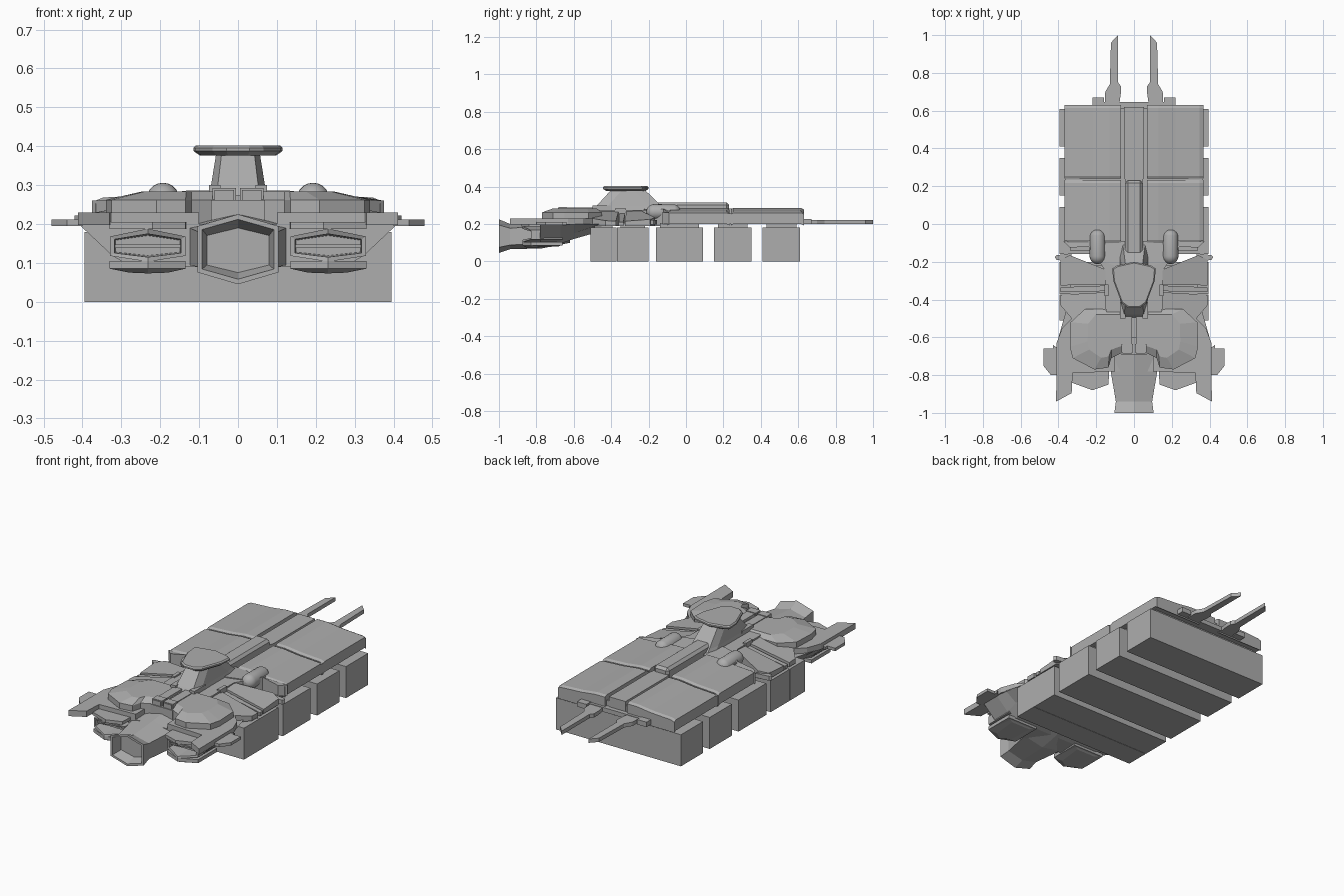
import bpy, bmesh, math

if "Cube" in bpy.data.objects:
    bpy.data.objects.remove(bpy.data.objects["Cube"])

hull_grey = bpy.data.materials.new("hull grey")
hull_grey.diffuse_color = (0.42, 0.42, 0.42, 1)
hull_grey.use_nodes = True
hull_grey.node_tree.nodes["Principled BSDF"].inputs["Base Color"].default_value = hull_grey.diffuse_color


def loft(name, groups, mirror=False):
    """Skin each list of closed rings; mirror adds a copy across x = 0."""
    bm = bmesh.new()
    for sx in ((1, -1) if mirror else (1,)):
        for rings in groups:
            vs = [[bm.verts.new((sx * x, y, z)) for x, y, z in r] for r in rings]
            n = len(vs[0])
            for a, b in zip(vs, vs[1:]):
                for i in range(n):
                    j = (i + 1) % n
                    bm.faces.new((a[i], a[j], b[j], b[i]))
            bm.faces.new(vs[0])
            bm.faces.new(vs[-1])
    bmesh.ops.recalc_face_normals(bm, faces=bm.faces)
    me = bpy.data.meshes.new(name)
    bm.to_mesh(me)
    bm.free()
    me.materials.append(hull_grey)
    ob = bpy.data.objects.new(name, me)
    bpy.context.collection.objects.link(ob)
    return ob


def plate(name, pts, z0, z1, mirror=False):
    """Upright prism from a plan outline; a third value overrides the top height."""
    low = [(p[0], p[1], z0) for p in pts]
    top = [(p[0], p[1], p[2] if len(p) > 2 else z1) for p in pts]
    return loft(name, [[low, top]], mirror)


def sym(half):
    """Complete a half outline given on the +x side."""
    return half + [(-p[0],) + tuple(p[1:]) for p in reversed(half) if p[0] > 0]


def box(name, x0, x1, y0, y1, z0, z1, mirror=False):
    return plate(name, [(x0, y0), (x1, y0), (x1, y1), (x0, y1)], z0, z1, mirror)


def bevel(ob, w):
    m = ob.modifiers.new("edge", 'BEVEL')
    m.width, m.segments = w, 1


# cargo containers with their clamps
for i, (a, b) in enumerate([(-.51, -.372), (-.37, -.2), (-.16, .09), (.15, .35), (.41, .61)]):
    box(f"cargo_container_{i}", -.395, .395, a, b, 0, .18)
    box(f"container_clamp_{i}", -.34, .34, a + .02, b - .02, .18, .205)

# main deck: two sections, each with two sloping halves
prof = [(.07, .2), (.375, .2), (.375, .26), (.355, .268), (.22, .275), (.13, .286), (.07, .286)]
for name, a, b in (("deck_fore", -.1, .232), ("deck_aft", .24, .63)):
    ends = [[(x - .008 * (x > .3), y, z - d) for x, z in prof]
            for y, d in ((a, .008), (a + .015, 0), (b - .015, 0), (b, .008))]
    loft(name, [ends], True)
box("deck_core", -.365, .365, -.1, .615, .2, .255)

# raised spine along the centre channel
plate("spine_aft", sym([(.052, .62), (.052, .25), (.04, .2)]), .2, .282)
spine = box("spine_fore", -.047, .047, -.25, .23, .2, .316)
bevel(spine, .014)

# stern docking fork
box("fork_bar", -.22, .22, .6, .645, .2, .225)
box("fork_block", .16, .22, .62, .67, .2, .228, True)
plate("fork_prong", [(.08, .62), (.07, .69), (.07, .73), (.085, .75), (.085, 1), (.122, .96),
                     (.128, .74), (.152, .7), (.155, .63)], .2, .222, True)

# neck between deck and head, with fanned side wings
plate("neck", sym([(.1, -.6), (.15, -.45), (.15, -.25), (.24, -.12), (.24, -.09)]), .19, .275)
plate("deck_shoulder", [(0, -.24), (.1, -.22), (.2, -.19), (.24, -.12), (.34, -.125, .262),
                        (.375, -.09, .26), (0, -.09)], .2, .28, True)
plate("fan_wing_rear", [(.13, -.32, .27), (.39, -.325, .215), (.39, -.19, .225),
                        (.34, -.165, .235), (.13, -.25, .275)], .19, .27, True)
plate("fan_wing_front", [(.13, -.5, .27), (.33, -.5, .23), (.39, -.43, .218),
                         (.39, -.375, .215), (.13, -.36, .27)], .19, .27, True)
plate("fan_wing_spar", [(.13, -.355), (.39, -.36, .21), (.39, -.335, .21), (.13, -.325)],
      .19, .26, True)
box("neck_vent", .135, .155, -.38, -.32, .25, .283, True)
plate("side_spike", [(.33, -.2), (.41, -.19), (.42, -.175), (.41, -.165), (.33, -.155)],
      .197, .222, True)

# sensor capsules: stretched smooth spheres
for s in (-1, 1):
    rings = []
    for i in range(1, 14):
        t = math.pi * i / 14
        r, y = .042 * math.sin(t), -.12 - .042 * math.cos(t) + (.05 if i > 7 else -.05)
        rings.append([(s * .193 + r * math.cos(u * math.pi / 10), y,
                       .264 + r * math.sin(u * math.pi / 10)) for u in range(20)])
    pod = loft("sensor_capsule", [rings])
    for f in pod.data.polygons:
        f.use_smooth = len(f.vertices) == 4

# bridge tower and overhanging cap
def ring(x0, y0, y1, z):
    return [(x0 * .75, y0, z), (x0, y0 + .06, z), (x0, y1 - .06, z), (x0 * .8, y1, z),
            (-x0 * .8, y1, z), (-x0, y1 - .06, z), (-x0, y0 + .06, z), (-x0 * .75, y0, z)]
loft("bridge_tower", [[ring(.075, -.5, -.1, .27), ring(.07, -.48, -.13, .295),
                       ring(.056, -.40, -.22, .382)]])
cap = sym([(0, -.2), (.09, -.22), (.115, -.235), (.11, -.3), (.065, -.42), (.03, -.445)])
loft("bridge_cap", [[[(x * k, -.31 + (y + .31) * k, z) for x, y in cap]
                     for k, z in ((.85, .376), (1, .388), (1, .396), (.94, .402))]])
box("bridge_front_rail", .045, .075, -.5, -.4, .27, .3, True)

# head: two upper lobes with chamfered tops
lobe = [(.06, -.45), (.26, -.45), (.335, -.52), (.34, -.65), (.325, -.71), (.21, -.77),
        (.135, -.76), (.12, -.71), (.06, -.68)]
loft("head_lobe", [[[(x, y, .19) for x, y in lobe], [(x, y, .262) for x, y in lobe],
                    [(.13 + (x - .13) * .55 if x > .13 else x, -.55 + (y + .55) * .72, .284)
                     for x, y in lobe]]], True)
box("head_centre", -.07, .07, -.69, -.4, .19, .262)
box("head_rail", .01, .06, -.685, -.49, .25, .288, True)
box("head_rail_block", .005, .065, -.68, -.635, .25, .292, True)

# forward mandible plates reaching out from the head
plate("mandible", [(.1, -.45), (.3, -.47), (.38, -.55), (.41, -.63), (.412, -.94), (.33, -.895),
                   (.325, -.79), (.1, -.78)], .197, .23, True)
plate("mandible_fin", [(.4, -.66), (.43, -.64), (.43, -.66), (.48, -.66), (.48, -.75),
                       (.44, -.80), (.4, -.80)], .195, .212, True)
plate("brow", [(.13, -.74), (.33, -.74), (.33, -.84), (.22, -.88), (.135, -.85)], .187, .205, True)

# tapered lower hull under the head
def hull(y, w, wl, zb):
    return [(w, y, .2), (wl, y, zb + .03), (wl * .85, y, zb),
            (-wl * .85, y, zb), (-wl, y, zb + .03), (-w, y, .2)]
loft("lower_hull", [[hull(-.46, .36, .30, .16), hull(-.6, .40, .33, .12),
                     hull(-.67, .41, .33, .095), hull(-.78, .41, .325, .09)]])


# side intakes: bowed frames with recessed mouths
def intake(k, y, bow, zs=1):
    return [(.232 + dx * k, y - bow * (dx == 0), .143 + dz * k * zs) for dx, dz in
            ((-.097, -.025), (0, -.04), (.097, -.025), (.097, .025), (0, .045), (-.097, .025))]
loft("side_intake", [[intake(1, -.66, 0), intake(1, -.83, .045),
                      intake(.88, -.83, .045, .8), intake(.85, -.77, 0, .7)]], True)
box("intake_bar", .145, .32, -.815, -.77, .138, .147, True)
plate("intake_lower_lip", [(.135, -.66), (.33, -.66), (.33, -.83), (.232, -.875), (.135, -.835)],
      .085, .105, True)
loft("intake_chin", [[[(.135, -.66, .09), (.33, -.66, .09), (.33, -.83, .085), (.232, -.875, .085),
                       (.135, -.835, .085)],
                      [(.17, -.68, .08), (.29, -.68, .08), (.28, -.82, .075), (.232, -.85, .073),
                       (.18, -.82, .075)]]], True)


# central nose: flared hexagonal tube with recessed mouth
def hexagon(y, w, zb, zt):
    c = (zt - zb) * .17
    return [(0, y, zb), (w, y, zb + c), (w, y, zt - c), (0, y, zt), (-w, y, zt - c), (-w, y, zb + c)]
loft("nose", [[hexagon(-.62, .10, .1, .22), hexagon(-.69, .105, .085, .225),
               hexagon(-.77, .125, .07, .215), hexagon(-.94, .096, .065, .2),
               hexagon(-1, .104, .045, .225), hexagon(-1, .092, .058, .212),
               hexagon(-.94, .08, .075, .19)]])
